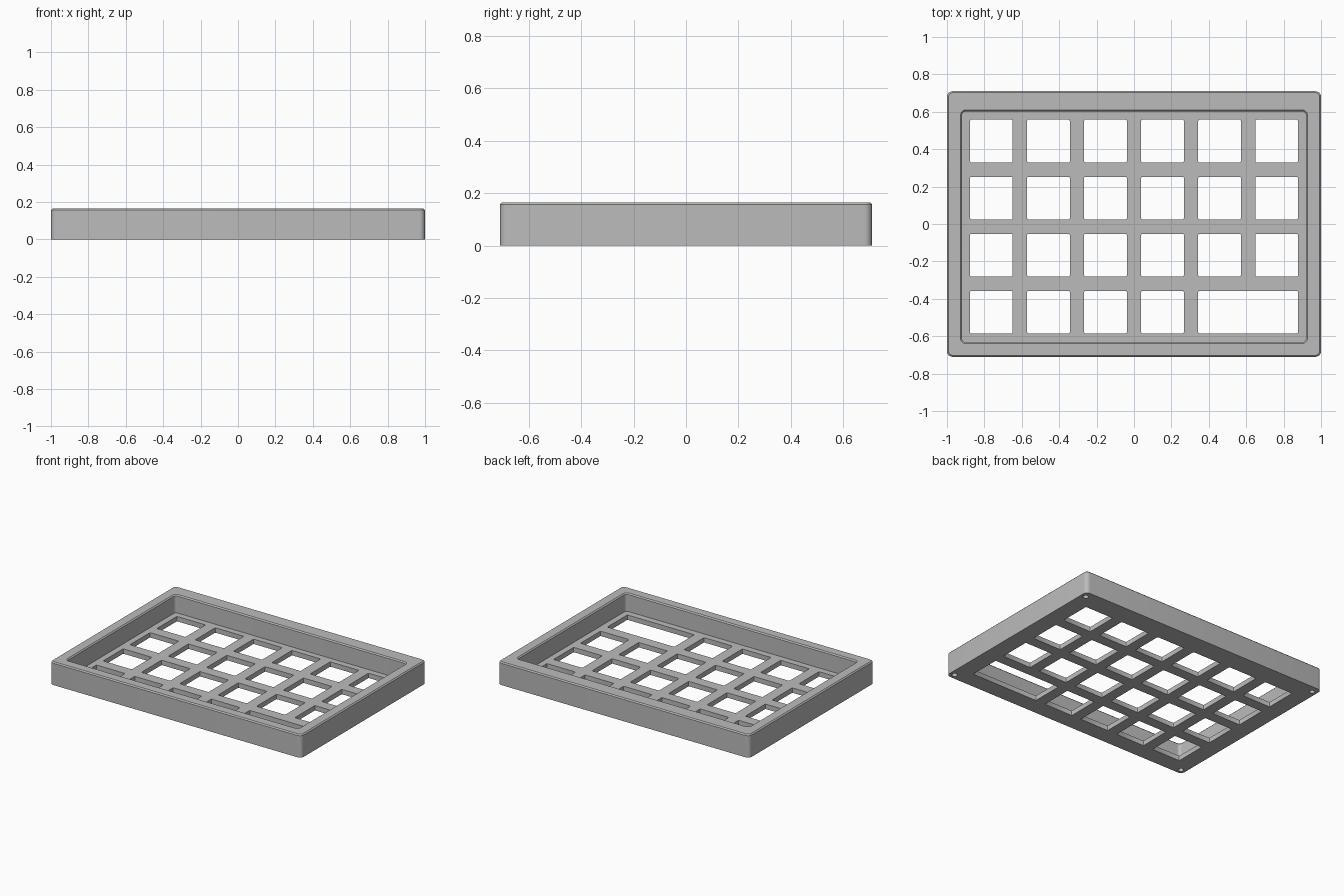
import bpy, bmesh, math

cube = bpy.data.objects.get("Cube")
if cube:
    bpy.data.objects.remove(cube, do_unlink=True)

HEIGHT, FLOOR, CHAMFER = 0.165, 0.035, 0.008
PITCH, KEY, MID_Y = 0.305, 0.228, -0.014

grey = bpy.data.materials.new("plain grey")
colour = (0.5, 0.5, 0.5, 1)
grey.use_nodes = True
grey.diffuse_color = colour
grey.node_tree.nodes["Principled BSDF"].inputs["Base Color"].default_value = colour


def rounded_prism(bm, x, y, hx, hy, radius, levels, steps=6):
    """Closed rounded rectangle solid; levels are (z, outward growth) pairs."""
    rings = []
    for z, grow in levels:
        r = radius + grow
        ring = []
        for corner, (sx, sy) in enumerate([(1, 1), (-1, 1), (-1, -1), (1, -1)]):
            for i in range(steps + 1):
                a = math.pi / 2 * (corner + i / steps)
                ring.append(bm.verts.new((x + sx * (hx - radius) + r * math.cos(a),
                                          y + sy * (hy - radius) + r * math.sin(a), z)))
        rings.append(ring)
    for low, high in zip(rings, rings[1:]):
        for i in range(len(low)):
            j = (i + 1) % len(low)
            bm.faces.new((low[i], low[j], high[j], high[i]))
    bm.faces.new(rings[0][::-1])
    bm.faces.new(rings[-1])


def make_object(name, bm):
    mesh = bpy.data.meshes.new(name)
    bm.to_mesh(mesh)
    bm.free()
    mesh.materials.append(grey)
    obj = bpy.data.objects.new(name, mesh)
    bpy.context.collection.objects.link(obj)
    return obj


# Outer tray with chamfered top rim
bm = bmesh.new()
rounded_prism(bm, 0, 0, 1, 0.71, 0.03,
              [(0, 0), (HEIGHT - CHAMFER, 0), (HEIGHT, -CHAMFER)])
tray = make_object("keypad_tray", bm)

# Recess, flaring out at the rim
bm = bmesh.new()
rounded_prism(bm, 0, -0.015, 0.92, 0.617, 0.022,
              [(FLOOR, 0), (HEIGHT - CHAMFER, 0), (HEIGHT, CHAMFER), (HEIGHT + 0.05, CHAMFER)])
recess = make_object("recess_cutter", bm)

# Key openings, with one double-width key at the front left
bm = bmesh.new()
through = [(-0.05, 0), (0.1, 0)]
for row in range(4):
    for col in range(6):
        if row == 0 and col == 5:
            continue
        wide = PITCH / 2 if row == 0 and col == 4 else 0
        rounded_prism(bm, (col - 2.5) * PITCH + wide, MID_Y + (row - 1.5) * PITCH,
                      KEY / 2 + wide, KEY / 2, 0.006, through, 2)

# Blind screw holes under the corners
for x in (-0.963, 0.963):
    for y in (-0.672, 0.657):
        rounded_prism(bm, x, y, 0.0182, 0.0182, 0.018, [(-0.05, 0), (0.11, 0)])
openings = make_object("openings_cutter", bm)

# Cut everything and keep only the finished tray
for cutter in (recess, openings):
    cutter.hide_render = True
    cut = tray.modifiers.new(cutter.name, "BOOLEAN")
    cut.operation = "DIFFERENCE"
    cut.solver = "EXACT"
    cut.object = cutter
bpy.context.view_layer.update()
result = bpy.data.meshes.new_from_object(
    tray.evaluated_get(bpy.context.evaluated_depsgraph_get()))
tray.modifiers.clear()
tray.data = result
for cutter in (recess, openings):
    bpy.data.objects.remove(cutter, do_unlink=True)

# Smooth rounded corners, crisp edges elsewhere
bpy.ops.object.select_all(action="DESELECT")
tray.select_set(True)
bpy.context.view_layer.objects.active = tray
bpy.ops.object.shade_smooth_by_angle(angle=math.radians(30))
